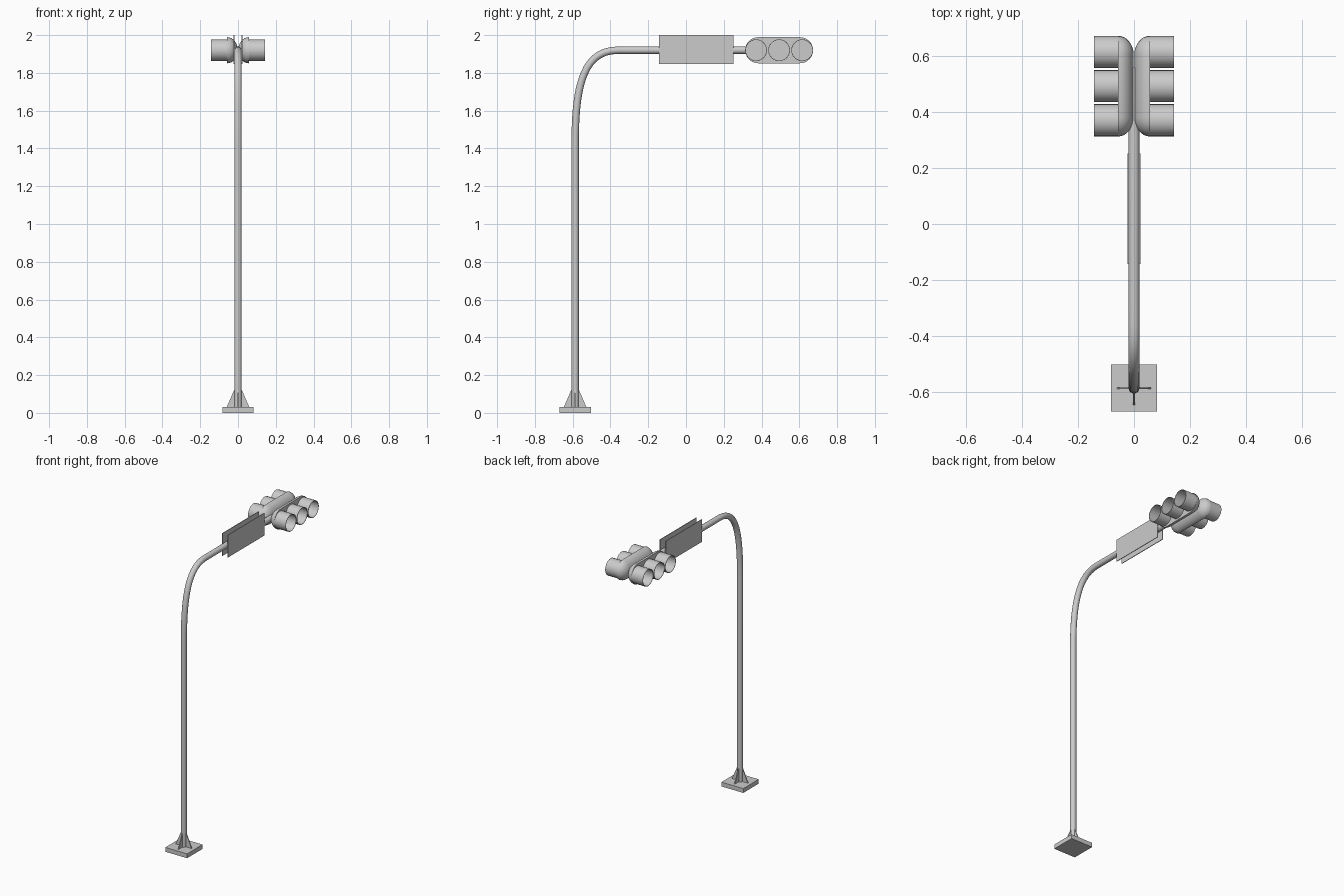
import bpy, bmesh
from math import sin, cos, pi, radians
from mathutils import Vector

if "Cube" in bpy.data.objects:
    bpy.data.objects.remove(bpy.data.objects["Cube"])

POLE_Y, ARM_Z, POLE_R = -0.587, 1.92, 0.0195
HEAD_Y = 0.493


def finish(name, bm, smooth=False):
    bmesh.ops.recalc_face_normals(bm, faces=bm.faces)
    me = bpy.data.meshes.new(name)
    bm.to_mesh(me)
    bm.free()
    ob = bpy.data.objects.new(name, me)
    bpy.context.collection.objects.link(ob)
    if smooth:
        shade(ob)
    return ob


def shade(ob):
    bpy.ops.object.select_all(action='DESELECT')
    ob.select_set(True)
    bpy.context.view_layer.objects.active = ob
    bpy.ops.object.shade_smooth_by_angle(angle=radians(35))


def box(name, lo, hi):
    bm = bmesh.new()
    bmesh.ops.create_cube(bm, size=1)
    for v in bm.verts:
        v.co = Vector([lo[i] + (v.co[i] + 0.5) * (hi[i] - lo[i]) for i in range(3)])
    return finish(name, bm)


def loft(bm, rings, closed=False):
    loops = [[bm.verts.new(p) for p in r] for r in rings]
    n = len(loops[0])
    pairs = list(zip(loops, loops[1:]))
    if closed:
        pairs.append((loops[-1], loops[0]))
    for a, b in pairs:
        for i in range(n):
            j = (i + 1) % n
            bm.faces.new((a[i], a[j], b[j], b[i]))
    return loops


# base plate
box("base_plate", (-0.083, -0.67, 0), (0.083, -0.503, 0.03))

# four triangular gussets around the pole foot
for k in range(4):
    a = k * pi / 2
    u, w = Vector((cos(a), sin(a), 0)), Vector((-sin(a), cos(a), 0))
    profile = [(0.008, 0.03), (0.06, 0.03), (0.02, 0.122), (0.008, 0.122)]
    bm = bmesh.new()
    ends = loft(bm, [[Vector((0, POLE_Y, z)) + u * r + w * s for r, z in profile]
                     for s in (-0.003, 0.003)])
    for e in ends:
        bm.faces.new(e)
    finish(f"gusset_{k + 1}", bm)

# pole and arm: one bent tube
path = [Vector((0, POLE_Y, 0.02))]
ctrl = [Vector((0, y, z)) for y, z in
        ((POLE_Y, 1.43), (POLE_Y, 1.74), (-0.54, ARM_Z), (-0.36, ARM_Z))]
for i in range(15):
    t = i / 14
    path.append(ctrl[0] * (1 - t) ** 3 + ctrl[1] * 3 * t * (1 - t) ** 2
                + ctrl[2] * 3 * t * t * (1 - t) + ctrl[3] * t ** 3)
path.append(Vector((0, 0.56, ARM_Z)))
rings = []
for i, p in enumerate(path):
    d = (path[min(i + 1, len(path) - 1)] - path[max(i - 1, 0)]).normalized()
    if i == 1:
        d = Vector((0, 0, 1))
    if i == len(path) - 2:
        d = Vector((0, 1, 0))
    x = Vector((1, 0, 0))
    n = d.cross(x)
    rings.append([p + (x * cos(2 * pi * k / 16) + n * sin(2 * pi * k / 16)) * POLE_R
                  for k in range(16)])
bm = bmesh.new()
loops = loft(bm, rings)
bm.faces.new(loops[0])
bm.faces.new(loops[-1])
finish("pole_and_arm", bm, True)


# stadium outline lying in the y-z plane
def stadium(x, r, half=0.111, n=12):
    pts = []
    for side in (1, -1):
        for i in range(n + 1):
            a = -pi / 2 + pi * i / n
            pts.append((x, HEAD_Y + side * (half + r * cos(a)), ARM_Z + side * r * sin(a)))
    return pts


for s, label in ((1, "right"), (-1, "left")):
    # sign plate
    x0, x1 = sorted((s * 0.0185, s * 0.023))
    box(f"sign_plate_{label}", (x0, -0.143, 1.846), (x1, 0.252, 2.0))

    # signal housing: flat front, rounded back
    steps = [k / 8 * pi / 2 for k in range(9)]
    bm = bmesh.new()
    loops = loft(bm, [stadium(s * (0.057 - 0.056 * sin(a)), max(0.069 * cos(a), 1e-6))
                      for a in steps])
    bm.faces.new(loops[0])
    bmesh.ops.remove_doubles(bm, verts=bm.verts, dist=1e-4)
    finish(f"signal_housing_{label}", bm, True)

    # three open visors
    for k in range(3):
        cy = HEAD_Y + (k - 1) * 0.122
        bm = bmesh.new()
        loft(bm, [[(s * x, cy + r * cos(2 * pi * i / 24), ARM_Z + r * sin(2 * pi * i / 24))
                   for i in range(24)]
                  for x, r in ((0.055, 0.0575), (0.143, 0.0575), (0.143, 0.0545), (0.055, 0.0545))],
             closed=True)
        finish(f"visor_{label}_{k + 1}", bm, True)
